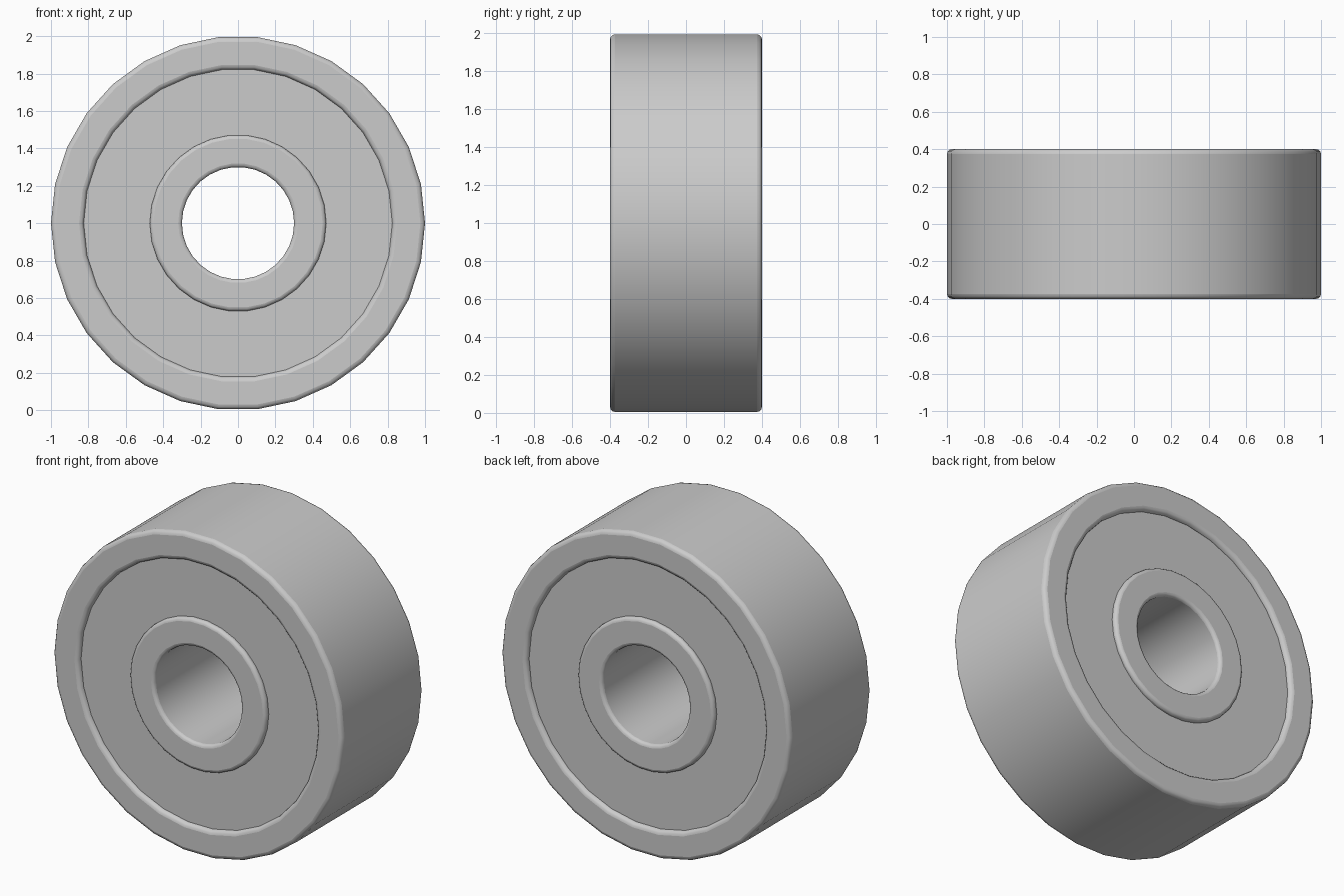
import bpy
from math import sin, cos, pi, radians

cube = bpy.data.objects.get("Cube")
if cube:
    bpy.data.objects.remove(cube, do_unlink=True)

SIDES = 30
HALF_WIDTH = 0.4
CENTRE_Z = 1.0

steel = bpy.data.materials.new("grey steel")
steel.use_nodes = True
colour = (0.6, 0.6, 0.6, 1)
steel.diffuse_color = colour
steel.node_tree.nodes["Principled BSDF"].inputs["Base Color"].default_value = colour


def revolved_ring(name, inner, outer, y_min, y_max, chamfer=0.0):
    """Rectangular section swept round the y axis, with rounded edges."""
    section = [(inner, y_min), (outer, y_min), (outer, y_max), (inner, y_max)]
    n = len(section)
    verts = [(r * cos(2 * pi * i / SIDES), y, r * sin(2 * pi * i / SIDES))
             for i in range(SIDES) for r, y in section]
    faces = []
    for i in range(SIDES):
        a, b = i * n, (i + 1) % SIDES * n
        for k in range(n):
            m = (k + 1) % n
            faces.append((a + k, a + m, b + m, b + k))
    mesh = bpy.data.meshes.new(name)
    mesh.from_pydata(verts, [], faces)
    mesh.materials.append(steel)
    ring = bpy.data.objects.new(name, mesh)
    ring.location.z = CENTRE_Z
    bpy.context.collection.objects.link(ring)
    if chamfer:
        bevel = ring.modifiers.new("rounded edges", "BEVEL")
        bevel.width = chamfer
        bevel.segments = 3
        bevel.limit_method = "ANGLE"
        bevel.angle_limit = radians(45)
    bpy.ops.object.select_all(action="DESELECT")
    ring.select_set(True)
    bpy.context.view_layer.objects.active = ring
    bpy.ops.object.shade_smooth_by_angle(angle=radians(35))
    return ring


# Outer and inner races
revolved_ring("outer_race", 0.825, 1.0, -HALF_WIDTH, HALF_WIDTH, 0.025)
revolved_ring("inner_race", 0.3, 0.472, -HALF_WIDTH, HALF_WIDTH, 0.02)

# Slightly recessed dust shields on both faces
for name, side in (("front_shield", -1), ("back_shield", 1)):
    y_a, y_b = sorted((side * 0.37, side * 0.33))
    revolved_ring(name, 0.46, 0.835, y_a, y_b)
